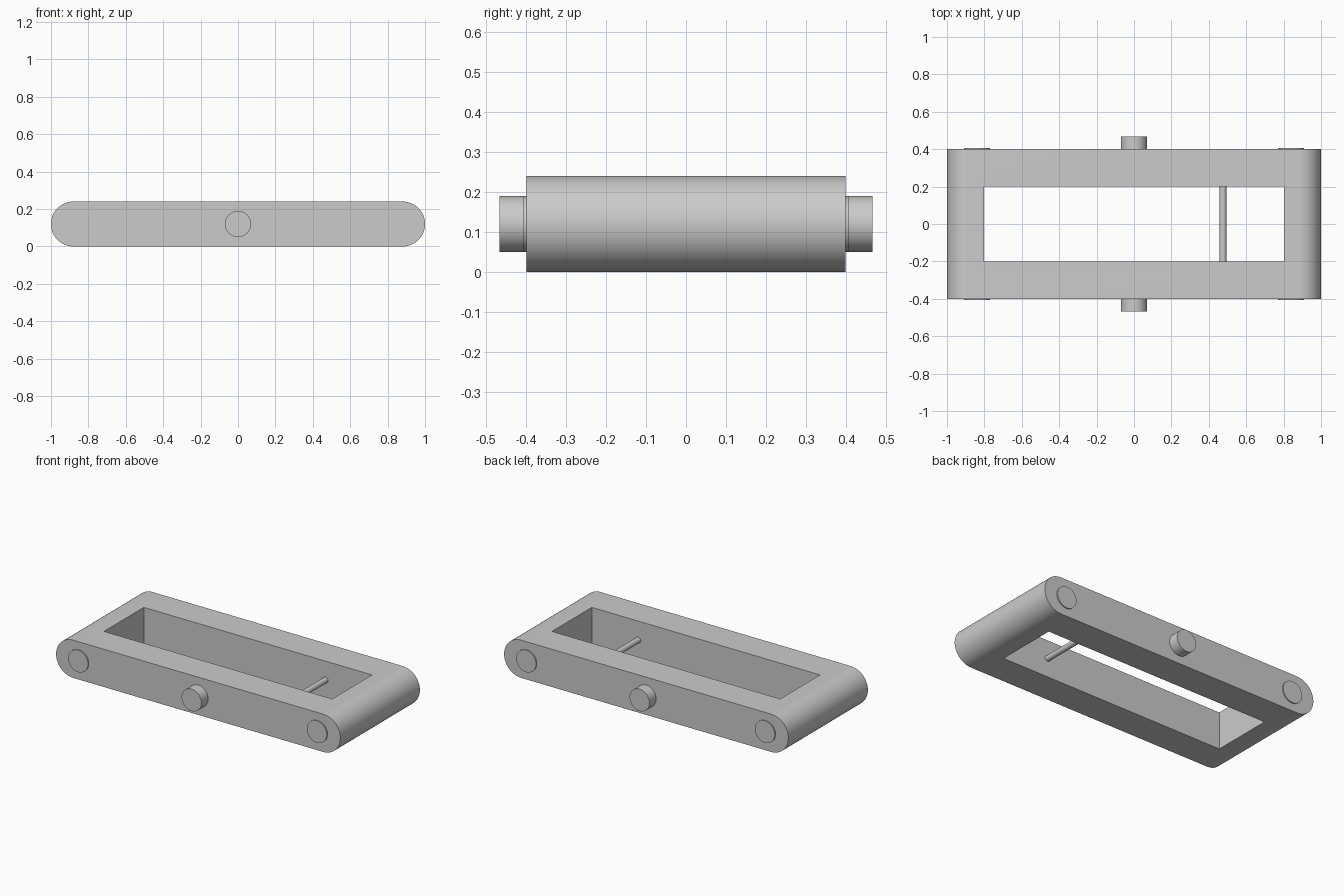
import bpy
import bmesh
from math import pi, sin, cos, radians
from mathutils import Vector

cube = bpy.data.objects.get("Cube")
if cube:
    bpy.data.objects.remove(cube, do_unlink=True)

HEIGHT = 0.24
MID = HEIGHT / 2
HALF_LENGTH, HALF_WIDTH = 1.0, 0.4

grey = bpy.data.materials.new("plain grey")
grey.use_nodes = True
colour = (0.6, 0.6, 0.6, 1)
grey.diffuse_color = colour
grey.node_tree.nodes["Principled BSDF"].inputs["Base Color"].default_value = colour


def smooth(obj):
    bpy.ops.object.select_all(action="DESELECT")
    obj.select_set(True)
    bpy.context.view_layer.objects.active = obj
    bpy.ops.object.shade_smooth_by_angle(angle=radians(30))


def cylinder(name, x, y0, y1, radius, sides=48):
    """Round bar lying along y at mid height."""
    bpy.ops.mesh.primitive_cylinder_add(
        vertices=sides, radius=radius, depth=y1 - y0,
        location=(x, (y0 + y1) / 2, MID), rotation=(pi / 2, 0, 0))
    obj = bpy.context.object
    obj.name = name
    obj.data.materials.append(grey)
    smooth(obj)
    return obj


# Frame: round-ended profile extruded across the width
steps = 32
bm = bmesh.new()
verts = []
for side, start in ((1, -pi / 2), (-1, pi / 2)):
    for i in range(steps + 1):
        a = start + pi * i / steps
        x = side * (HALF_LENGTH - MID) + MID * cos(a)
        verts.append(bm.verts.new((x, -HALF_WIDTH, MID + MID * sin(a))))
face = bm.faces.new(verts)
result = bmesh.ops.extrude_face_region(bm, geom=[face])
moved = [v for v in result["geom"] if isinstance(v, bmesh.types.BMVert)]
bmesh.ops.translate(bm, verts=moved, vec=Vector((0, 2 * HALF_WIDTH, 0)))
bmesh.ops.recalc_face_normals(bm, faces=bm.faces)
mesh = bpy.data.meshes.new("frame")
bm.to_mesh(mesh)
bm.free()
frame = bpy.data.objects.new("frame", mesh)
bpy.context.collection.objects.link(frame)
mesh.materials.append(grey)

# Rectangular opening through the frame
bpy.ops.mesh.primitive_cube_add(size=1, location=(0, 0, MID))
cutter = bpy.context.object
cutter.name = "opening_cutter"
cutter.scale = (1.606, 0.4, 1)
cutter.hide_render = True
cutter.data.materials.append(grey)
cut = frame.modifiers.new("opening", "BOOLEAN")
cut.operation = "DIFFERENCE"
cut.solver = "EXACT"
cut.object = cutter
bpy.context.view_layer.update()
bpy.ops.object.select_all(action="DESELECT")
frame.select_set(True)
bpy.context.view_layer.objects.active = frame
bpy.ops.object.modifier_apply(modifier=cut.name)
bpy.data.objects.remove(cutter, do_unlink=True)
smooth(frame)

# Pivot pins and shallow axle caps on both long sides
for label, s in (("front", -1), ("back", 1)):
    def outward(name, x, reach):
        ends = sorted((s * (HALF_WIDTH - 0.02), s * reach))
        cylinder(f"{label}_{name}", x, *ends, 0.07)
    outward("pivot_pin", 0, 0.467)
    outward("right_axle_cap", -0.84, 0.407)
    outward("left_axle_cap", 0.84, 0.407)

# Thin cross rod inside the opening
cylinder("cross_rod", 0.476, -0.21, 0.21, 0.018, 32)
